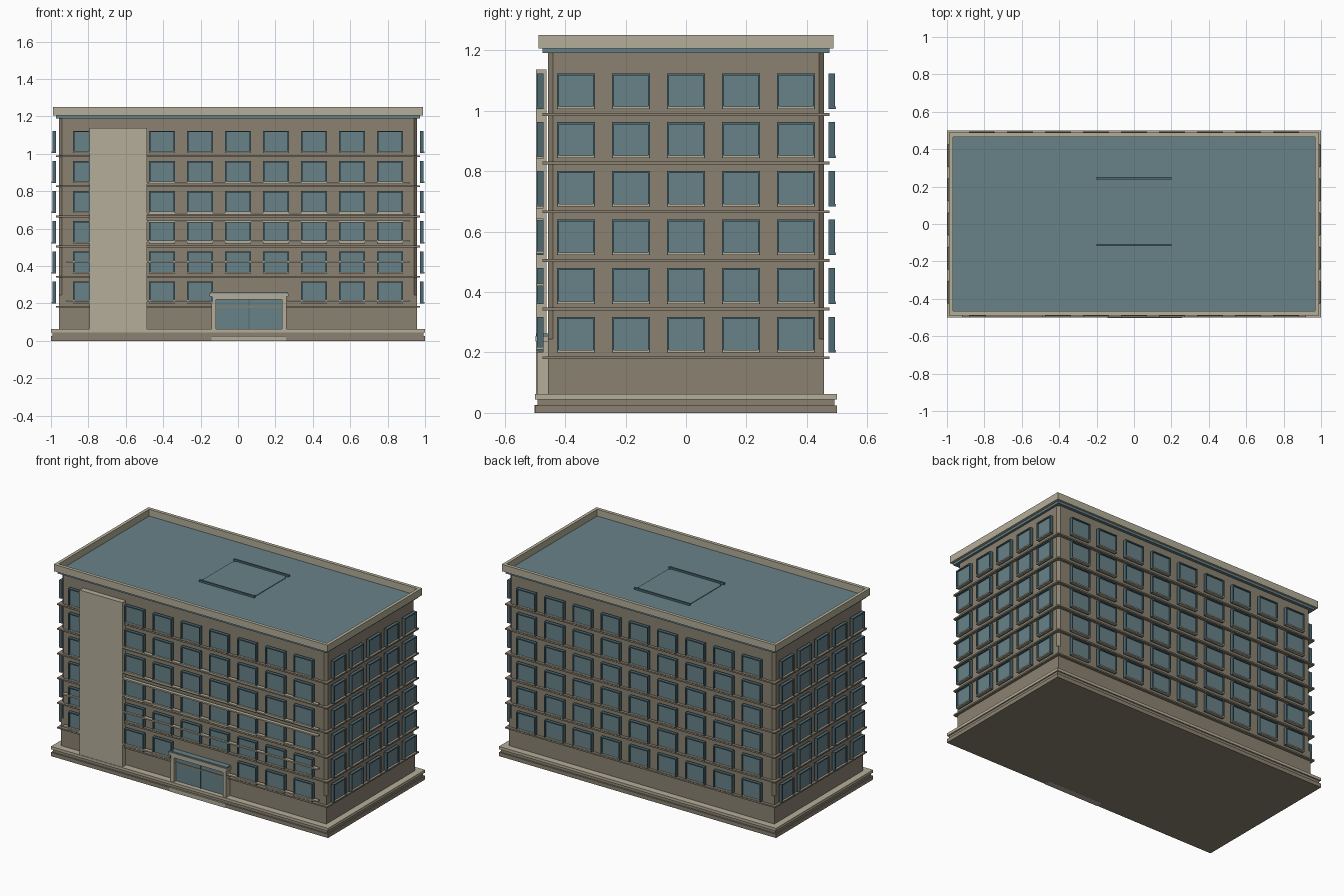
import bpy, bmesh, math
from mathutils import Matrix, Vector

cube = bpy.data.objects.get("Cube")
if cube:
    bpy.data.objects.remove(cube)


def material(name, rgb):
    lin = [(c / 255 / 12.92 if c < 11 else ((c / 255 + 0.055) / 1.055) ** 2.4) for c in rgb]
    m = bpy.data.materials.new(name)
    m.use_nodes = True
    m.diffuse_color = (*lin, 1)
    m.node_tree.nodes["Principled BSDF"].inputs["Base Color"].default_value = (*lin, 1)
    return m


WALL = material("brown wall", (139, 130, 113))
TRIM = material("pale stone", (180, 174, 153))
GLASS = material("teal glass", (104, 130, 137))
FRAME = material("dark teal frame", (78, 106, 115))


def add_box(bm, x, y, z, turn=0):
    """Box from (min, max) pairs, turned about the vertical axis by quarter turns."""
    size = Vector((x[1] - x[0], y[1] - y[0], z[1] - z[0], 1))
    mid = Vector((sum(x) / 2, sum(y) / 2, sum(z) / 2))
    mat = Matrix.Rotation(turn * math.pi / 2, 4, "Z") @ Matrix.Translation(mid) @ Matrix.Diagonal(size)
    bmesh.ops.create_cube(bm, size=1, matrix=mat)


def finish(name, bm, mat):
    me = bpy.data.meshes.new(name)
    bm.to_mesh(me)
    bm.free()
    me.materials.append(mat)
    ob = bpy.data.objects.new(name, me)
    bpy.context.collection.objects.link(ob)
    return ob


def boxes(name, mat, *items):
    bm = bmesh.new()
    for item in items:
        add_box(bm, *item)
    return finish(name, bm, mat)


def slab(name, mat, hx, hy, z):
    return boxes(name, mat, ((-hx, hx), (-hy, hy), z))


# Plinth and ground floor
slab("plinth_base", WALL, 1, 0.5, (0, 0.025))
slab("plinth_recess", WALL, 0.992, 0.492, (0.025, 0.045))
slab("plinth_cap", TRIM, 1, 0.5, (0.045, 0.063))
slab("ground_floor", WALL, 0.957, 0.456, (0.063, 0.245))

# Upper storeys with chamfered corners
bm = bmesh.new()
add_box(bm, (-0.957, 0.957), (-0.456, 0.456), (0.245, 1.19))
corners = [e for e in bm.edges if abs(e.verts[0].co.z - e.verts[1].co.z) > 0.5]
bmesh.ops.bevel(bm, geom=corners, offset=0.016, segments=1, affect="EDGES")
finish("upper_storeys", bm, WALL)

# Floor bands
FLOORS = 6
STEP = 0.161
for k in range(FLOORS):
    z = 0.178 + STEP * k
    slab(f"floor_band_{k + 1}", WALL, 0.974, 0.474, (z, z + 0.009))

# Roof slab and parapet
slab("roof_slab", GLASS, 0.972, 0.475, (1.19, 1.206))
OX, OY, IX, IY = 0.988, 0.488, 0.967, 0.466
PZ = (1.205, 1.25)
boxes("parapet", TRIM,
      ((-OX, OX), (-OY, -IY), PZ), ((-OX, OX), (IY, OY), PZ),
      ((-OX, -IX), (-IY, IY), PZ), ((IX, OX), (-IY, IY), PZ))

# Roof hatch with two rails
bm = bmesh.new()
add_box(bm, (-0.193, 0.193), (-0.1, 0.233), (1.204, 1.21))
bmesh.ops.bevel(bm, geom=[e for e in bm.edges if abs(e.verts[0].co.z - e.verts[1].co.z) > 0.004],
                offset=0.012, segments=3, affect="EDGES")
finish("roof_hatch", bm, GLASS)
boxes("roof_hatch_rails", FRAME,
      ((-0.2, 0.2), (0.238, 0.25), (1.204, 1.218)),
      ((-0.2, 0.2), (-0.118, -0.106), (1.204, 1.218)))

# Windows on all four sides: frame bars, recessed pane and sill
frames, panes, sills = bmesh.new(), bmesh.new(), bmesh.new()


def window(u, z, width, dist, turn):
    h, bar = 0.118, 0.007
    l, r, top = u - width / 2, u + width / 2, z + h
    y = (-dist - 0.021, -dist)
    for x in ((l, l + bar), (r - bar, r)):
        add_box(frames, x, y, (z, top), turn)
    add_box(frames, (l + bar, r - bar), y, (top - bar, top), turn)
    add_box(panes, (l + bar, r - bar), (-dist - 0.012, -dist - 0.004), (z, top - bar), turn)
    add_box(sills, (l + 0.003, r - 0.003), (-dist - 0.024, -dist), (z, z + 0.008), turn)


for turn in range(4):
    long_side = turn % 2 == 0
    half, pitch, width, dist = (4, 0.2033, 0.138, 0.472) if long_side else (2, 0.182, 0.126, 0.972)
    for k in range(FLOORS):
        for i in range(-half, half + 1):
            if turn == 0 and k == 0 and i in (0, 1):
                continue  # space for the entrance
            window(i * pitch, 0.2 + STEP * k, width, dist, turn)
finish("window_frames", frames, FRAME)
finish("window_panes", panes, GLASS)
finish("window_sills", sills, TRIM)

# Tall stone panel on the front
boxes("front_panel", TRIM, ((-0.795, -0.487), (-0.497, -0.462), (0.05, 1.137)))

# Horizontal rails across the front
rails = [0.21, 0.42, 0.528, 0.636, 0.677, 0.84]
for n, z in enumerate(rails):
    left = -0.92 if n < 2 else -0.5
    spans = [(left, 0.92)] if n else [(left, -0.15), (0.265, 0.92)]
    boxes(f"front_rail_{n + 1}", TRIM, *[(s, (-0.496, -0.472), (z, z + 0.008)) for s in spans])

# Entrance: posts, canopy, doors and step
boxes("entrance_posts", TRIM,
      ((-0.142, -0.118), (-0.493, -0.456), (0.06, 0.237)),
      ((0.236, 0.26), (-0.493, -0.456), (0.06, 0.237)),
      ((-0.118, 0.236), (-0.493, -0.456), (0.222, 0.237)))
boxes("entrance_canopy", TRIM, ((-0.153, 0.27), (-0.498, -0.456), (0.237, 0.254)))
boxes("canopy_top", GLASS, ((-0.148, 0.265), (-0.494, -0.456), (0.254, 0.262)))
boxes("entrance_doors", GLASS,
      ((-0.118, 0.056), (-0.47, -0.456), (0.063, 0.222)),
      ((0.062, 0.236), (-0.47, -0.456), (0.063, 0.222)))
boxes("door_mullion", FRAME, ((0.056, 0.062), (-0.474, -0.456), (0.063, 0.222)))
boxes("entrance_step", TRIM, ((-0.143, 0.257), (-0.502, -0.46), (-0.0005, 0.026)))
